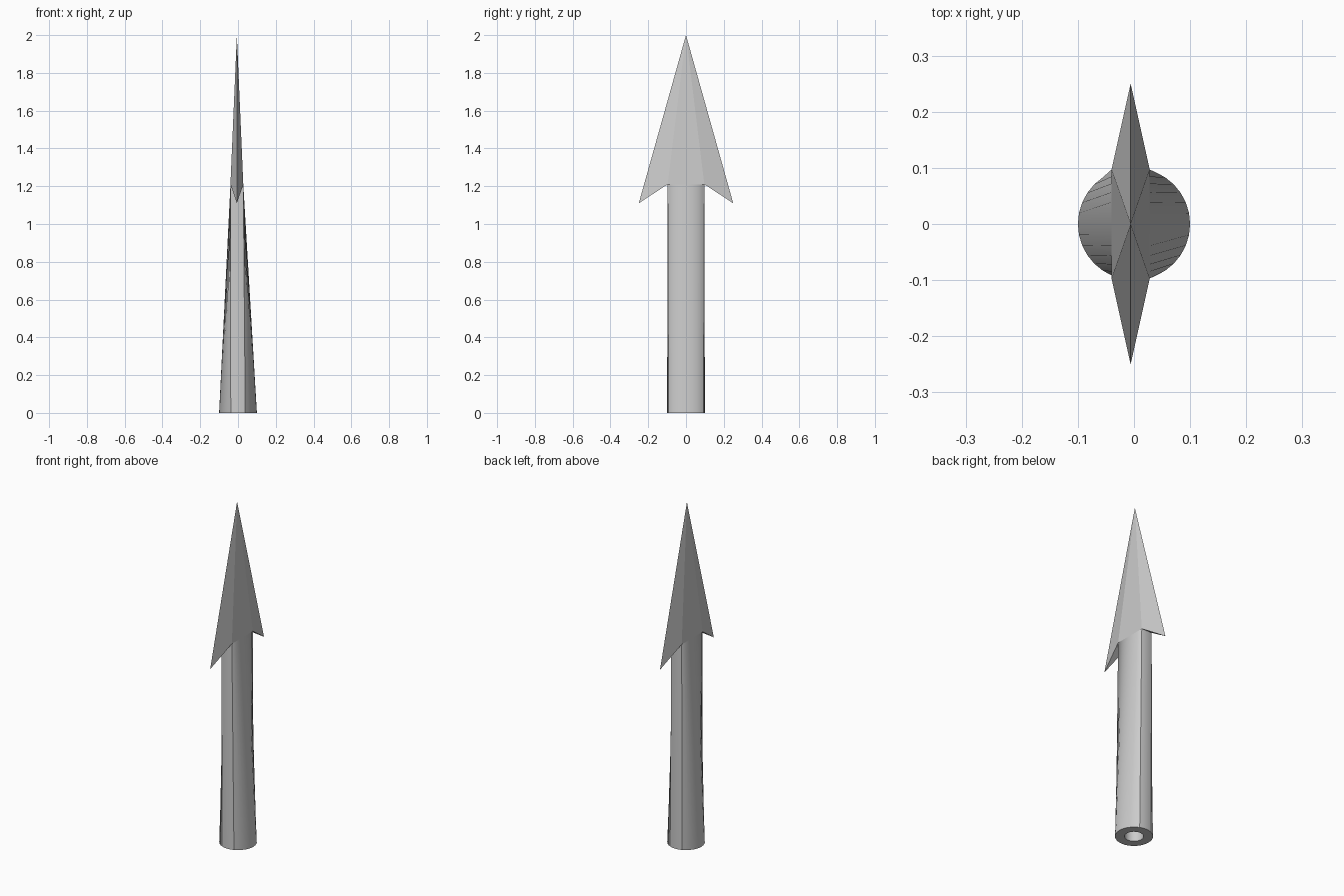
import bpy, math

if "Cube" in bpy.data.objects:
    bpy.data.objects.remove(bpy.data.objects["Cube"])

N = 32                      # sides of the round socket
CX, HX, HY = -0.006, 0.034, 0.097   # neck rectangle: centre and half sizes
NECK_Z = 1.21


def make(name, verts, faces):
    mesh = bpy.data.meshes.new(name)
    mesh.from_pydata(verts, [], faces)
    obj = bpy.data.objects.new(name, mesh)
    bpy.context.collection.objects.link(obj)
    return obj


def circle(r, z):
    return [(r * math.cos(2 * math.pi * i / N), r * math.sin(2 * math.pi * i / N), z)
            for i in range(N)]


# shaft: round base squeezed into a flat rectangular neck
def squeeze(p):
    x = max(-HX, min(HX, p[0]))
    if abs(p[0]) < HX:
        y = math.copysign(HY, p[1])
    else:
        y = max(-HY, min(HY, p[1] * 1.02))
    # the vertices nearest the corners snap onto them
    if abs(x) == HX and abs(p[1]) > 0.09:
        y = math.copysign(HY, p[1])
    return (CX + x, y, NECK_Z)


outer = circle(0.1, 0)
rings = [
    [squeeze(p) for p in outer],   # neck
    outer,                         # base rim
    circle(0.05, 0),               # socket mouth
    circle(0.05, 0.5),             # socket end
]
verts = [p for ring in rings for p in ring]
faces = [(k * N + i, (k + 1) * N + i, (k + 1) * N + (i + 1) % N, k * N + (i + 1) % N)
         for k in range(len(rings) - 1) for i in range(N)]
faces.append(tuple(range(3 * N, 4 * N))[::-1])
shaft = make("shaft", verts, faces)

# barbed blade: tip, two barbs and the four neck corners
tip, barb_r, barb_l = 0, 1, 2
verts = [(CX, 0, 2), (CX, 0.25, 1.11), (CX, -0.25, 1.11),
         (CX + HX, HY, NECK_Z), (CX + HX, -HY, NECK_Z),
         (CX - HX, -HY, NECK_Z), (CX - HX, HY, NECK_Z)]
faces = [(tip, 4, 3), (tip, 3, barb_r), (tip, barb_l, 4),
         (tip, 6, 5), (tip, barb_r, 6), (tip, 5, barb_l),
         (barb_r, 3, 6), (barb_l, 5, 4)]
make("blade", verts, faces)

# smooth the round shaft only
bpy.context.view_layer.objects.active = shaft
shaft.select_set(True)
bpy.ops.object.shade_smooth_by_angle(angle=math.radians(30))
